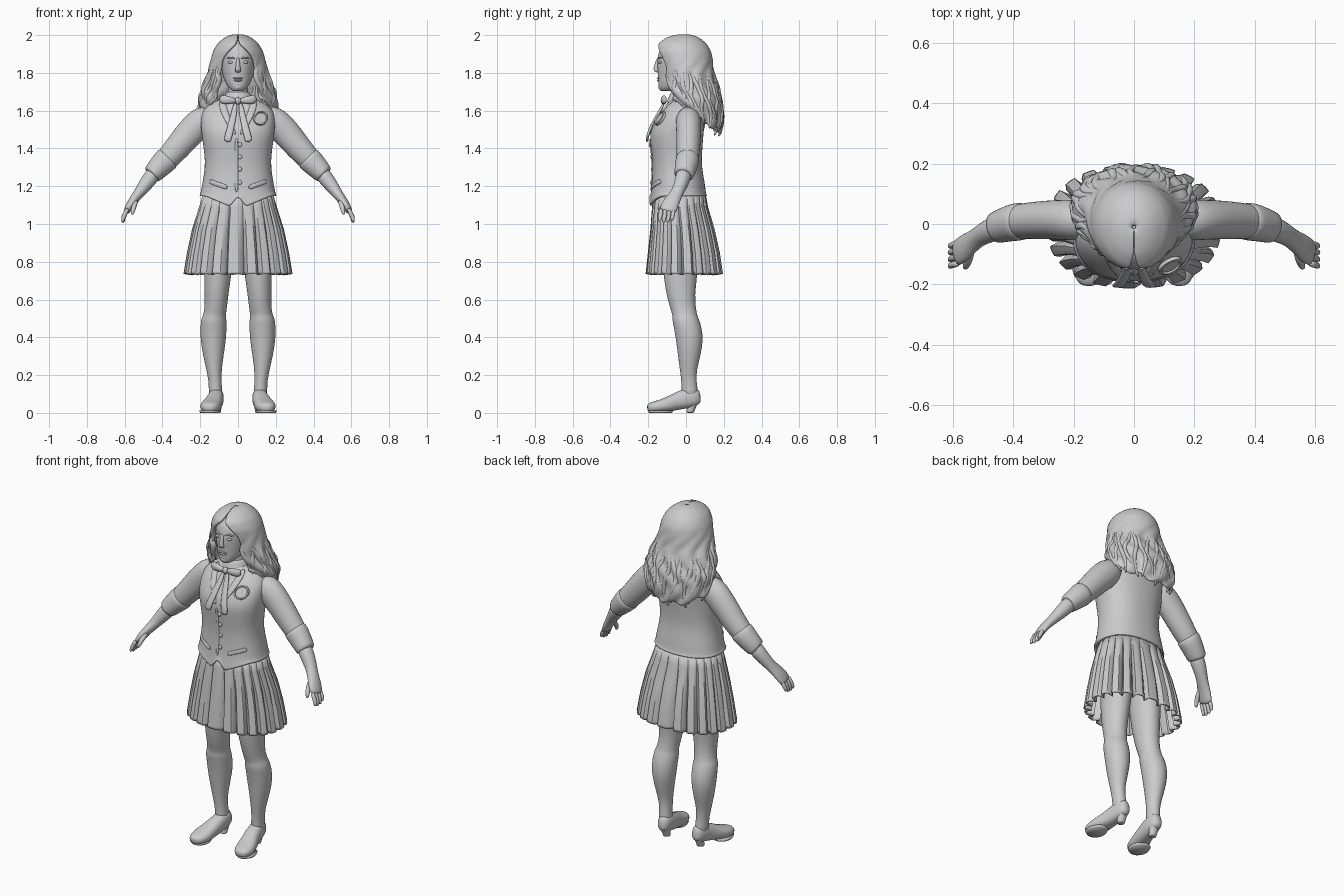
import bpy, math
from mathutils import Vector as V

def mesh(name, rows, closed=True, caps=True, mirror=False, sub=1, thick=0, sharp=180):
    """Skin a list of equally long point rows."""
    n = len(rows[0])
    verts = [tuple(p) for r in rows for p in r]
    faces = []
    for i in range(len(rows) - 1):
        for j in range(n if closed else n - 1):
            k = (j + 1) % n
            faces.append((i*n + j, i*n + k, (i+1)*n + k, (i+1)*n + j))
    if caps and closed:
        faces.append(tuple(range(n))[::-1])
        faces.append(tuple(range(len(verts) - n, len(verts))))
    me = bpy.data.meshes.new(name)
    me.from_pydata(verts, [], faces)
    me.shade_smooth()
    if sharp < 180:
        me.set_sharp_from_angle(angle=math.radians(sharp))
    ob = bpy.data.objects.new(name, me)
    bpy.context.collection.objects.link(ob)
    if mirror:
        ob.modifiers.new("mirror", 'MIRROR').use_mirror_merge = False
    if thick:
        m = ob.modifiers.new("thickness", 'SOLIDIFY')
        m.thickness, m.offset = thick, 0
    if sub:
        m = ob.modifiers.new("smooth", 'SUBSURF')
        m.levels = m.render_levels = sub
    return ob

def sup(t, e):
    c, s = math.cos(t), math.sin(t)
    return math.copysign(abs(c)**(2/e), c), math.copysign(abs(s)**(2/e), s)

def loft(name, secs, ref=(1, 0, 0), n=16, e=2.0, flat=False, **kw):
    """Sections are (x, y, z, half size along ref, other half size)."""
    pts, rows = [V(s[:3]) for s in secs], []
    for i, s in enumerate(secs):
        T = V((0, 0, 1)) if flat else (pts[min(i+1, len(pts)-1)] - pts[max(i-1, 0)]).normalized()
        S = V(ref)
        S = (S - T * S.dot(T)).normalized()
        U = T.cross(S)
        rows.append([pts[i] + S*s[3]*c + U*s[4]*d
                     for c, d in (sup(2*math.pi*j/n, e) for j in range(n))])
    return mesh(name, rows, **kw)

def interp(tab, z):
    """Linear lookup in a table sorted by rising z."""
    z = min(max(z, tab[0][0]), tab[-1][0])
    for a, b in zip(tab, tab[1:]):
        if z <= b[0]:
            f = (z - a[0]) / (b[0] - a[0])
            return [p + (q - p)*f for p, q in zip(a[1:], b[1:])]

def ball(name, loc, size, mirror=False):
    x, y, z = loc
    a, b, c = size
    secs = [(x, y, z - c*math.cos(t), max(a*math.sin(t), .0005), max(b*math.sin(t), .0005))
            for t in (math.pi*i/8 for i in range(9))]
    return loft(name, secs, n=12, flat=True, mirror=mirror)

# vest: z, half width, front y, back y
TORSO = [(1.16, .198, -.185, .105), (1.22, .188, -.18, .1), (1.30, .173, -.175, .082),
         (1.38, .178, -.182, .085), (1.45, .189, -.192, .09), (1.50, .195, -.187, .095),
         (1.56, .198, -.155, .1), (1.61, .185, -.122, .095), (1.645, .135, -.095, .08),
         (1.67, .07, -.08, .05)]

def body_ring(hw, f, b, zf, n=72, e=2.3):
    out = []
    for j in range(n):
        c, s = sup(2*math.pi*j/n, e)
        x, y = hw*c, (f + b)/2 + (b - f)/2*s
        out.append((x, y, zf(x, s)))
    return out

def hem(x, s):
    x = abs(x)
    if s > 0:
        return 1.145
    return 1.15 - .06*x/.04 if x < .04 else min(1.09 + (x - .04)*.42, 1.145)

rows = [body_ring(.188, -.18, .1, lambda x, s: hem(x, s) + .004),
        body_ring(.204, -.196, .112, hem), body_ring(.203, -.193, .11, lambda x, s: hem(x, s) + .012)]
rows += [body_ring(hw, f, b, lambda x, s, z=z: z) for z, hw, f, b in TORSO]
mesh("vest", rows, caps=False)

def surf(x, z, out=0.0):
    hw, f, b = interp(TORSO, z)
    k = max(0, 1 - (abs(x)/hw)**2.3)**(1/2.3)
    return (x, (f + b)/2 - (b - f)/2*k - out, z)

# pleated skirt
SKIRT = [(.735, .285, -.21, .192), (.85, .266, -.198, .175), (.97, .24, -.185, .148),
         (1.09, .202, -.176, .113), (1.17, .178, -.162, .098)]
fold, rows = [0, 0, 0, 0, -.35, -1], []
for z in (.735, .75, .85, .97, 1.09, 1.17):
    hw, f, b = interp(SKIRT, z)
    r = []
    for j in range(22*6):
        d = .034 * fold[j % 6] * min(1, (1.17 - z)/.3)
        c, s = sup(2*math.pi*j/132, 2.3)
        r.append(((hw + d)*c, (f + b)/2 + ((b - f)/2 + d)*s, z + (.006*fold[j % 6] if z < .74 else 0)))
    rows.append(r)
mesh("pleated_skirt", rows, caps=False, sub=0, thick=.008, sharp=30)

# legs with knee socks
loft("leg", [(.095, -.02, 1.08, .085, .1), (.1, -.03, .85, .08, .1), (.108, -.03, .72, .072, .09),
             (.114, -.028, .62, .063, .075), (.118, -.015, .55, .059, .068), (.126, -.004, .51, .061, .066),
             (.128, -.003, .498, .068, .072), (.13, .01, .45, .07, .074), (.131, .019, .39, .069, .073),
             (.131, .018, .31, .056, .062), (.127, .012, .23, .041, .045), (.122, .015, .17, .034, .04),
             (.119, .02, .12, .036, .043), (.118, .02, .08, .036, .045)], n=20, flat=True, mirror=True)

# heeled shoes
loft("shoe", [(.111, .077, .09, .016, .03), (.112, .062, .088, .034, .045), (.115, .02, .08, .042, .055),
              (.12, -.03, .068, .044, .05), (.132, -.08, .05, .05, .042), (.144, -.13, .036, .057, .035),
              (.15, -.17, .031, .052, .03), (.153, -.195, .028, .036, .024), (.153, -.206, .027, .016, .013)],
     e=2.4, mirror=True)
loft("shoe_heel", [(.112, .04, .075, .034, .034), (.112, .033, .04, .026, .024),
                   (.112, .022, .004, .022, .021), (.112, .022, 0, .022, .021)], flat=True, mirror=True)
loft("shoe_sole", [(.15, -.135, 0, .05, .06), (.15, -.135, .012, .057, .068)], n=20, flat=True, mirror=True, sub=0)

# sleeves, cuffs, forearms
Y = (0, 1, 0)
loft("sleeve", [(.13, .01, 1.575, .05, .055), (.18, .012, 1.555, .07, .078), (.225, .014, 1.515, .068, .08),
                (.275, .014, 1.46, .066, .075), (.325, .012, 1.4, .064, .07), (.37, .01, 1.35, .06, .064),
                (.405, .005, 1.315, .056, .058)], ref=Y, mirror=True)
loft("cuff", [(.368, .01, 1.352, .055, .058), (.37, .01, 1.35, .066, .071), (.41, .003, 1.31, .062, .063),
              (.452, -.01, 1.265, .055, .054), (.46, -.013, 1.257, .052, .05),
              (.455, -.011, 1.262, .04, .04)], ref=Y, mirror=True)
loft("forearm", [(.43, -.004, 1.29, .042, .042), (.47, -.018, 1.235, .042, .042),
                 (.505, -.035, 1.19, .035, .034), (.53, -.053, 1.155, .034, .028),
                 (.558, -.075, 1.12, .044, .024), (.58, -.092, 1.085, .047, .021),
                 (.592, -.1, 1.06, .042, .016)], ref=Y, mirror=True)
for i in range(4):
    y, d = -.066 - .022*i, (.012, .002, 0, .006)[i]
    loft("finger", [(.583, y, 1.085, .012, .013), (.6, y - .002, 1.05, .012, .013),
                    (.608, y - .006, 1.025 + d, .0115, .012), (.611, y - .009, 1.005 + d, .008, .008)],
         ref=Y, n=8, mirror=True)
loft("thumb", [(.54, -.08, 1.135, .014, .016), (.548, -.118, 1.1, .015, .015),
               (.556, -.138, 1.072, .013, .013), (.562, -.147, 1.048, .008, .008)], ref=Y, n=8, mirror=True)

# neck and collar
loft("neck", [(0, -.01, 1.62, .065, .07), (0, -.018, 1.68, .055, .056), (0, -.02, 1.77, .052, .06)], flat=True)
loft("shirt_collar", [(0, -.018, 1.645, .09, .085), (0, -.02, 1.665, .076, .076), (0, -.018, 1.7, .062, .063),
                      (0, -.018, 1.7, .054, .055)], n=20, flat=True, caps=False)
loft("lapel", [(.085, -.06, 1.665, .018, .008), surf(.08, 1.61, .004) + (.022, .008),
               surf(.045, 1.53, .004) + (.016, .007), surf(.012, 1.47, .003) + (.006, .005)],
     n=8, e=3, mirror=True)

# head and face
loft("head", [(0, -.108, 1.703, .022, .025), (0, -.098, 1.71, .04, .044), (0, -.078, 1.735, .061, .07),
              (0, -.05, 1.77, .077, .098), (0, -.037, 1.81, .087, .114), (0, -.03, 1.86, .093, .124),
              (0, -.026, 1.91, .095, .122), (0, -.02, 1.95, .083, .105), (0, -.01, 1.98, .045, .06)],
     n=24, flat=True)
loft("nose", [(0, -.145, 1.885, .008, .008), (0, -.153, 1.85, .01, .012), (0, -.16, 1.822, .015, .015),
              (0, -.156, 1.808, .017, .013), (0, -.147, 1.802, .01, .008)], n=10, flat=True)
ball("eye", (.037, -.136, 1.856), (.017, .012, .008), True)
loft("eyebrow", [(.014, -.149, 1.876, .005, .006), (.04, -.143, 1.884, .005, .006), (.064, -.122, 1.876, .003, .004)],
     ref=(0, 0, 1), n=8, mirror=True)
ball("upper_lip", (0, -.144, 1.772), (.028, .011, .005))
ball("lower_lip", (0, -.143, 1.76), (.023, .012, .006))
ball("chin", (0, -.128, 1.725), (.026, .02, .017))

# long wavy hair: z, half width, centre y, back depth, front depth, face opening angle
HAIR = [(1.46, .15, .09, .085, .06, .6), (1.55, .185, .075, .115, .1, .6), (1.65, .203, .045, .138, .13, .6),
        (1.7, .186, .03, .137, .125, .62), (1.8, .152, .0, .14, .12, .66), (1.87, .136, -.008, .14, .128, .62),
        (1.91, .125, -.01, .135, .138, .45), (1.95, .102, -.01, .112, .132, .12), (1.98, .066, -.01, .075, .09, .02),
        (1.992, .04, -.01, .045, .05, .0), (1.998, .004, -.01, .004, .004, 0)]

def hair_point(u, v, out=0.0):
    z = 1.998 - v**1.4 * (.512 - .175*u*u + .012*math.sin(19*u))
    hw, cy, rb, rf, op = interp(HAIR, z)
    t = u*(math.pi - op)
    w = out + .009*min(1, max(0, (1.9 - z)/.2))*math.sin(26*u + 5*math.sin(z*17))
    c = math.cos(t)
    return ((hw + w)*math.sin(t), cy + ((rb if c > 0 else rf) + w)*c, z)

mesh("hair", [[hair_point(-1 + i/36, v/24) for i in range(73)] for v in range(25)],
     closed=False, thick=.018)
for i in range(23):
    u0 = (i - 11)/11.3
    secs = []
    for k in range(12):
        f = k/11
        u = u0 + .035*math.sin(f*8 + i*1.9)
        r = .004 + .014*math.sin(math.pi*min(1, f*.9 + .05))
        secs.append(hair_point(u, .5 + f*(.5 + .02*(i % 3)), .001) + (r, r*.8))
    loft("hair_lock", secs, ref=(.8, .6, 0), n=8)

# neck bow with two ribbons
loft("bow_loop", [(.008, -.112, 1.652, .012, .012), (.035, -.12, 1.655, .019, .015), (.07, -.12, 1.658, .025, .015),
                  (.09, -.112, 1.66, .022, .012), (.096, -.108, 1.66, .012, .006)], ref=(0, 0, 1), n=10, mirror=True)
ball("bow_knot", (0, -.118, 1.652), (.017, .017, .02))
loft("ribbon", [(.012, -.115, 1.645, .012, .008), (.022, -.148, 1.58, .017, .008), (.036, -.185, 1.52, .019, .008),
                (.05, -.203, 1.47, .021, .008), (.058, -.207, 1.432, .021, .007)], n=8, e=3, mirror=True)

# round badge, buttons, placket, pocket flaps
c = V(surf(.12, 1.56, .003))
nx = (V(surf(.14, 1.56)) - V(surf(.1, 1.56))).normalized()
nz = (V(surf(.12, 1.59)) - V(surf(.12, 1.53))).normalized()
nrm = nx.cross(nz).normalized()
rows = [[c + (nx*math.cos(a) + nz*math.sin(a))*r + nrm*h
         for a in (2*math.pi*j/24 for j in range(24))]
        for r, h in ((.041, -.012), (.041, .006), (.034, .008), (.031, .002), (.008, .002))]
mesh("badge", rows, sub=0, sharp=35)
for z in (1.42, 1.355, 1.29, 1.22):
    ball("button", surf(.01, z, .003), (.012, .007, .012))
loft("vest_placket", [surf(-.008, z, .001) + (.009, .004) for z in (1.46, 1.38, 1.3, 1.22, 1.165)], n=8)
loft("pocket_flap", [surf(x, 1.19 + (x - .05)*.36, .003) + (.013, .006) for x in (.055, .08, .105, .13, .155)],
     ref=(0, 0, 1), n=8, e=3, mirror=True)
